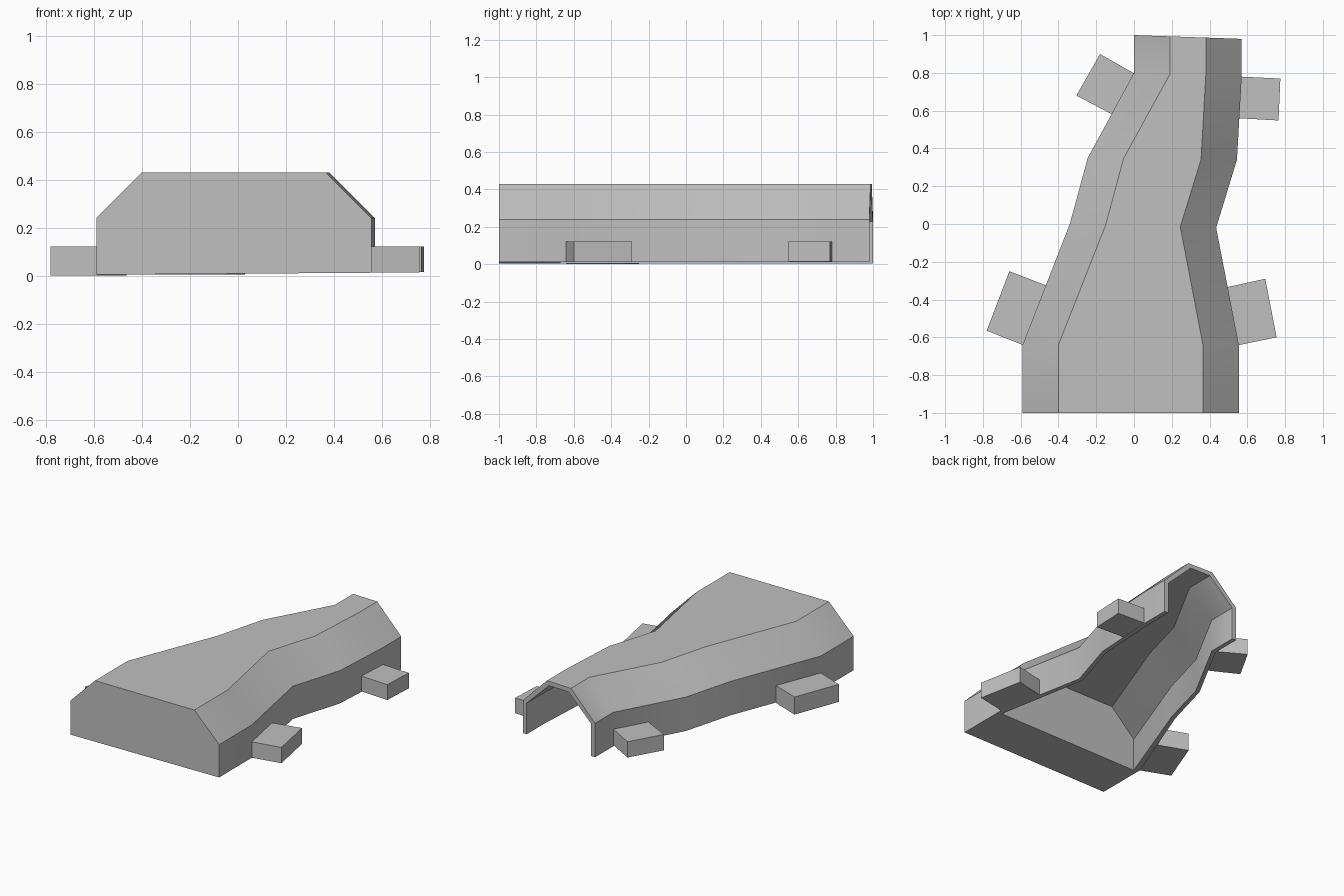
import bpy, bmesh

cube = bpy.data.objects.get("Cube")
if cube:
    bpy.data.objects.remove(cube, do_unlink=True)

grey = bpy.data.materials.new("plain grey")
grey.use_nodes = True
COLOUR = (0.53, 0.53, 0.53, 1)
grey.diffuse_color = COLOUR
grey.node_tree.nodes["Principled BSDF"].inputs["Base Color"].default_value = COLOUR

SHOULDER, TOP, BEVEL, WALL = 0.24, 0.43, 0.19, 0.03
LEFT_BASE, RIGHT_BASE = 0.004, 0.012


def finish(bm, name):
    bmesh.ops.recalc_face_normals(bm, faces=bm.faces[:])
    mesh = bpy.data.meshes.new(name)
    bm.to_mesh(mesh)
    bm.free()
    mesh.materials.append(grey)
    ob = bpy.data.objects.new(name, mesh)
    bpy.context.collection.objects.link(ob)
    return ob


def section(bm, a, b, inset=0.0, shift=0.0):
    """Bevelled arch between the two plan points a (-x side) and b (+x side)."""
    x0, x1 = a[0] + inset, b[0] - inset
    shoulder, top = SHOULDER - inset * 0.4, TOP - inset
    run = BEVEL - inset * 0.4
    outline = [(x0, LEFT_BASE), (x0, shoulder), (x0 + run, top),
               (x1 - run, top), (x1, shoulder), (x1, RIGHT_BASE)]
    ring = []
    for x, z in outline:
        t = (x - a[0]) / (b[0] - a[0])
        ring.append(bm.verts.new((x, a[1] + t * (b[1] - a[1]) + shift, z)))
    return ring


def loft(bm, r0, r1):
    for i in range(len(r0) - 1):
        bm.faces.new((r0[i], r0[i + 1], r1[i + 1], r1[i]))


# Body shell: solid front block, hollow winding arch behind it
minus_side = [(-0.59, -1), (-0.59, -0.64), (-0.34, 0), (-0.245, 0.35), (0, 0.8), (0, 1)]
plus_side = [(0.555, -1), (0.555, -0.64), (0.435, -0.02), (0.545, 0.34), (0.57, 0.78), (0.57, 0.98)]
bm = bmesh.new()
stations = list(zip(minus_side, plus_side))
outer = [section(bm, a, b) for a, b in stations]
inner = [section(bm, a, b, WALL, -WALL if i == 0 else 0)
         for i, (a, b) in enumerate(stations[1:])]
for rings in (outer, inner):
    for r0, r1 in zip(rings, rings[1:]):
        loft(bm, r0, r1)
bm.faces.new(outer[0])
bm.faces.new(inner[0])
loft(bm, outer[-1], inner[-1])
# Undersides of the block and of both walls
bm.faces.new((outer[0][0], outer[0][-1], outer[1][-1], inner[0][-1], inner[0][0], outer[1][0]))
for i in range(len(inner) - 1):
    for k in (0, -1):
        bm.faces.new((outer[i + 1][k], outer[i + 2][k], inner[i + 1][k], inner[i][k]))
body = finish(bm, "body_shell")
bpy.context.view_layer.objects.active = body
body.select_set(True)
bpy.ops.object.shade_smooth_by_angle(angle=0.6)
body.select_set(False)


# Foot blocks set against the walls
def foot(name, corners, base):
    bm = bmesh.new()
    face = bm.faces.new([bm.verts.new((x, y, base)) for x, y in corners])
    up = bmesh.ops.extrude_face_region(bm, geom=[face], use_keep_orig=True)["geom"]
    for v in up:
        if isinstance(v, bmesh.types.BMVert):
            v.co.z = 0.122
    finish(bm, name)


foot("front_left_foot", [(0.695, -0.29), (0.755, -0.6), (0.55, -0.642), (0.49, -0.335)], 0.012)
foot("back_left_foot", [(0.775, 0.77), (0.765, 0.548), (0.555, 0.56), (0.565, 0.78)], 0.015)
foot("front_right_foot", [(-0.66, -0.25), (-0.78, -0.565), (-0.585, -0.642), (-0.465, -0.325)], 0.0)
foot("back_right_foot", [(-0.18, 0.9), (-0.305, 0.68), (-0.115, 0.58), (0.005, 0.795)], 0.012)
